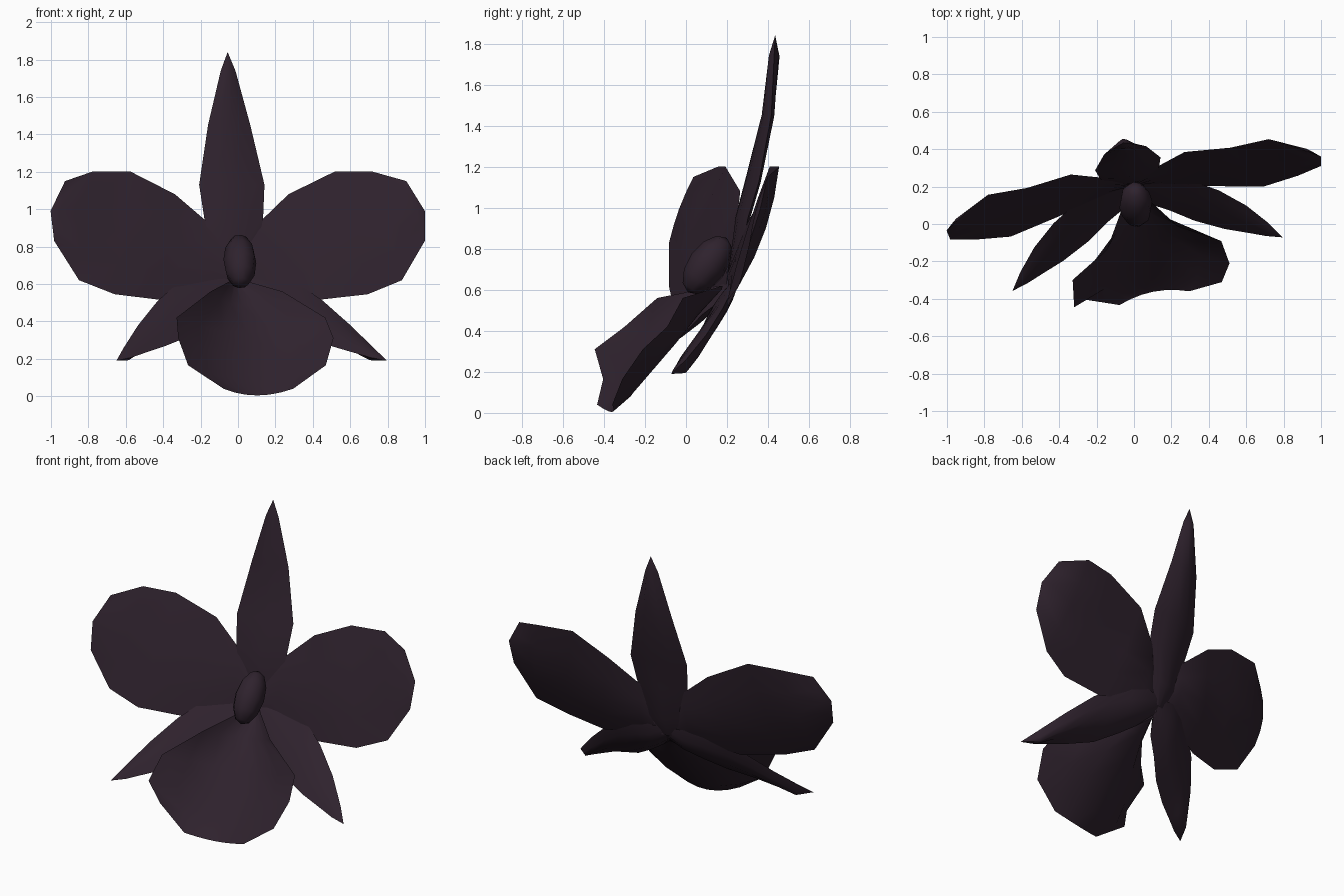
import bpy, bmesh, math
from mathutils import Vector, Matrix

if "Cube" in bpy.data.objects:
    bpy.data.objects.remove(bpy.data.objects["Cube"])

# Flower is symmetric in its own frame, then yawed to its final facing
PLACE = Matrix.Rotation(math.radians(11.2), 4, 'Z') @ Matrix.Translation((0.03, 0, 0))

plum = bpy.data.materials.new("dark_plum")
plum.diffuse_color = (0.028, 0.016, 0.0265, 1)
plum.use_nodes = True
plum.node_tree.nodes["Principled BSDF"].inputs["Base Color"].default_value = plum.diffuse_color


def finish(name, bm):
    bmesh.ops.remove_doubles(bm, verts=bm.verts, dist=0.0005)
    bmesh.ops.recalc_face_normals(bm, faces=bm.faces)
    bm.transform(PLACE)
    me = bpy.data.meshes.new(name)
    bm.to_mesh(me)
    bm.free()
    me.materials.append(plum)
    ob = bpy.data.objects.new(name, me)
    bpy.context.collection.objects.link(ob)
    bpy.ops.object.select_all(action='DESELECT')
    ob.select_set(True)
    bpy.context.view_layer.objects.active = ob
    bpy.ops.object.shade_smooth_by_angle(angle=math.radians(50))


def petal(name, rows, front, back, side=1, cols=4):
    """Closed petal lofted through rows of (edge, edge[, middle]) points."""
    flip = lambda p: Vector((p[0] * side, p[1], p[2]))
    rows = [[flip(p) for p in r] for r in rows]
    rows = [r if len(r) == 3 else r + [(r[0] + r[1]) / 2] for r in rows]
    last = len(rows) - 1
    bm = bmesh.new()
    for depth in (-front, back):
        grid = []
        for i, (a, b, m) in enumerate(rows):
            along = rows[min(i + 1, last)][2] - rows[max(i - 1, 0)][2]
            n = (b - a).cross(along)
            n = n.normalized() if n.length > 1e-6 else Vector((0, 1, 0))
            if n.y < 0:
                n = -n
            line = []
            for j in range(cols + 1):
                t = j / cols
                arch = 4 * t * (1 - t)
                p = a.lerp(b, t) + (m - (a + b) / 2) * arch
                if 0 < i < last:
                    p = p + n * depth * arch
                line.append(bm.verts.new(p))
            grid.append(line)
        for r0, r1 in zip(grid, grid[1:]):
            for j in range(cols):
                bm.faces.new((r0[j], r0[j + 1], r1[j + 1], r1[j]))
    bmesh.ops.remove_doubles(bm, verts=bm.verts, dist=0.0005)
    bmesh.ops.dissolve_degenerate(bm, dist=0.0005, edges=bm.edges)
    finish(name, bm)


# Upper sepal: (half width, y, z)
spine = [(0.03, 0.21, 0.60), (0.11, 0.235, 0.73), (0.16, 0.27, 0.95), (0.178, 0.322, 1.13),
         (0.115, 0.395, 1.45), (0.04, 0.424, 1.74), (0, 0.437, 1.84)]
petal("upper_sepal", [((-w, y, z), (w, y, z)) for w, y, z in spine], 0.018, 0.035)

# Broad side petals: upper edge, lower edge
wing = [((0.0, 0.20, 0.68), (0.02, 0.20, 0.60)),
        ((0.13, 0.27, 0.92), (0.15, 0.18, 0.59)),
        ((0.31, 0.325, 1.08), (0.43, 0.115, 0.515)),
        ((0.555, 0.30, 1.20), (0.69, 0.062, 0.545)),
        ((0.765, 0.305, 1.20), (0.88, 0.083, 0.62)),
        ((0.93, 0.215, 1.15), (1.01, 0.11, 0.83)),
        ((1.02, 0.16, 0.99), (1.02, 0.16, 0.99))]

# Narrow lower sepals: upper edge, lower edge
lower = [((-0.01, 0.22, 0.65), (-0.02, 0.18, 0.56)),
         ((0.11, 0.225, 0.66), (0.07, 0.09, 0.48)),
         ((0.23, 0.195, 0.635), (0.17, 0.035, 0.405)),
         ((0.345, 0.15, 0.59), (0.29, -0.045, 0.325)),
         ((0.45, 0.088, 0.51), (0.44, -0.12, 0.272)),
         ((0.578, -0.02, 0.38), (0.56, -0.165, 0.235)),
         ((0.68, -0.14, 0.26), (0.65, -0.20, 0.207)),
         ((0.737, -0.225, 0.19), (0.737, -0.225, 0.19))]

for label, side in (("left", -1), ("right", 1)):
    petal(label + "_petal", wing, 0.012, 0.035, side)
    petal(label + "_lower_sepal", lower, 0.01, 0.05, side)

# Cupped lip: edge point (mirrored), centre (y, z), sideways twist
cup = [((0.03, 0.17, 0.62), (0.17, 0.60), 0),
       ((0.20, -0.085, 0.56), (0.05, 0.48), 0.12),
       ((0.41, -0.205, 0.42), (-0.08, 0.335), 0.06),
       ((0.43, -0.34, 0.31), (-0.19, 0.21), 0.08),
       ((0.37, -0.37, 0.165), (-0.285, 0.085), -0.07),
       ((0.19, -0.41, 0.04), (-0.375, 0.004), 0.0)]
petal("lip", [((-x, y - k * x, z), (x, y + k * x, z), (0, my, mz))
              for (x, y, z), (my, mz), k in cup], 0.006, 0.006, cols=6)

# Central column
bm = bmesh.new()
shape = (Matrix.Translation((0, 0.10, 0.72)) @ Matrix.Rotation(math.radians(6), 4, 'Y')
         @ Matrix.Rotation(math.radians(-35), 4, 'X') @ Matrix.Diagonal((0.09, 0.097, 0.163, 1)))
bmesh.ops.create_uvsphere(bm, u_segments=8, v_segments=6, radius=1, matrix=shape)
finish("column", bm)
